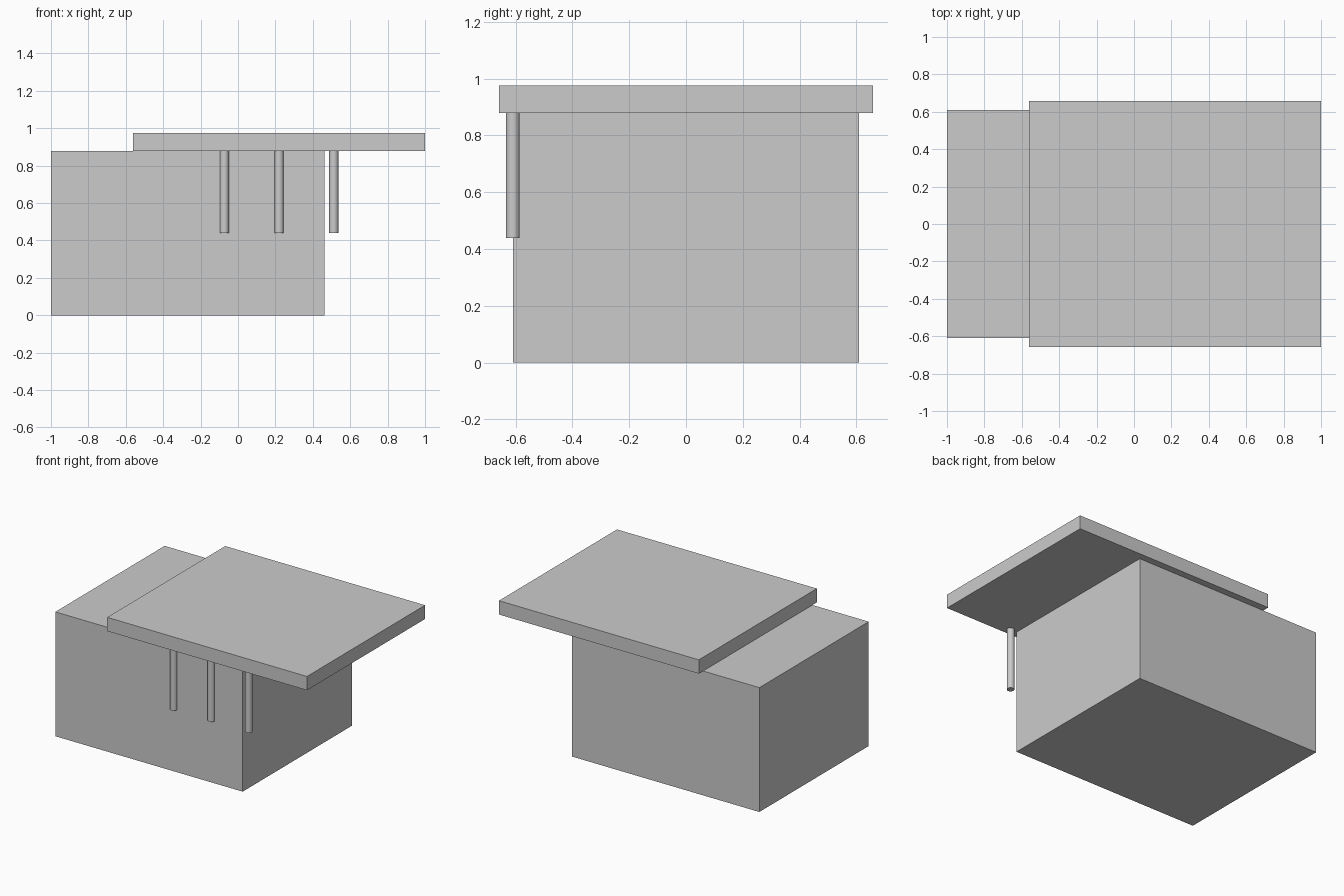
import bpy
from mathutils import Vector

if "Cube" in bpy.data.objects:
    bpy.data.objects.remove(bpy.data.objects["Cube"], do_unlink=True)

U = 2 / 41                       # module: the overall length is 41 modules
ORIGIN = Vector((-20.5, 0, 0))   # left end of the module grid

grey = bpy.data.materials.new("plain_grey")
grey.use_nodes = True
GREY = (0.6, 0.6, 0.6, 1)
grey.diffuse_color = GREY
grey.node_tree.nodes["Principled BSDF"].inputs["Base Color"].default_value = GREY


def block(name, low, high):
    """Box between two corners given in modules."""
    low, high = Vector(low) + ORIGIN, Vector(high) + ORIGIN
    bpy.ops.mesh.primitive_cube_add(size=1, location=(low + high) / 2 * U)
    obj = bpy.context.object
    obj.name = name
    obj.scale = (high - low) * U
    bpy.ops.object.transform_apply(location=False, rotation=False, scale=True)
    obj.data.materials.append(grey)


def post(name, x):
    """Round post hanging under the roof, centred on the front wall line."""
    centre = Vector((x, -12.5, 13.5)) + ORIGIN
    bpy.ops.mesh.primitive_cylinder_add(
        vertices=32, radius=U / 2, depth=9 * U, location=centre * U)
    obj = bpy.context.object
    obj.name = name
    bpy.ops.object.shade_smooth_by_angle()
    obj.data.materials.append(grey)


# Main body and the roof slab overhanging it
block("main_body", (0, -12.5, 0), (30, 12.5, 18))
block("roof_slab", (9, -13.5, 18), (41, 13.5, 20))

# Three evenly spaced posts along the front
for side, x in (("right", 19), ("middle", 25), ("left", 31)):
    post(f"{side}_post", x)
